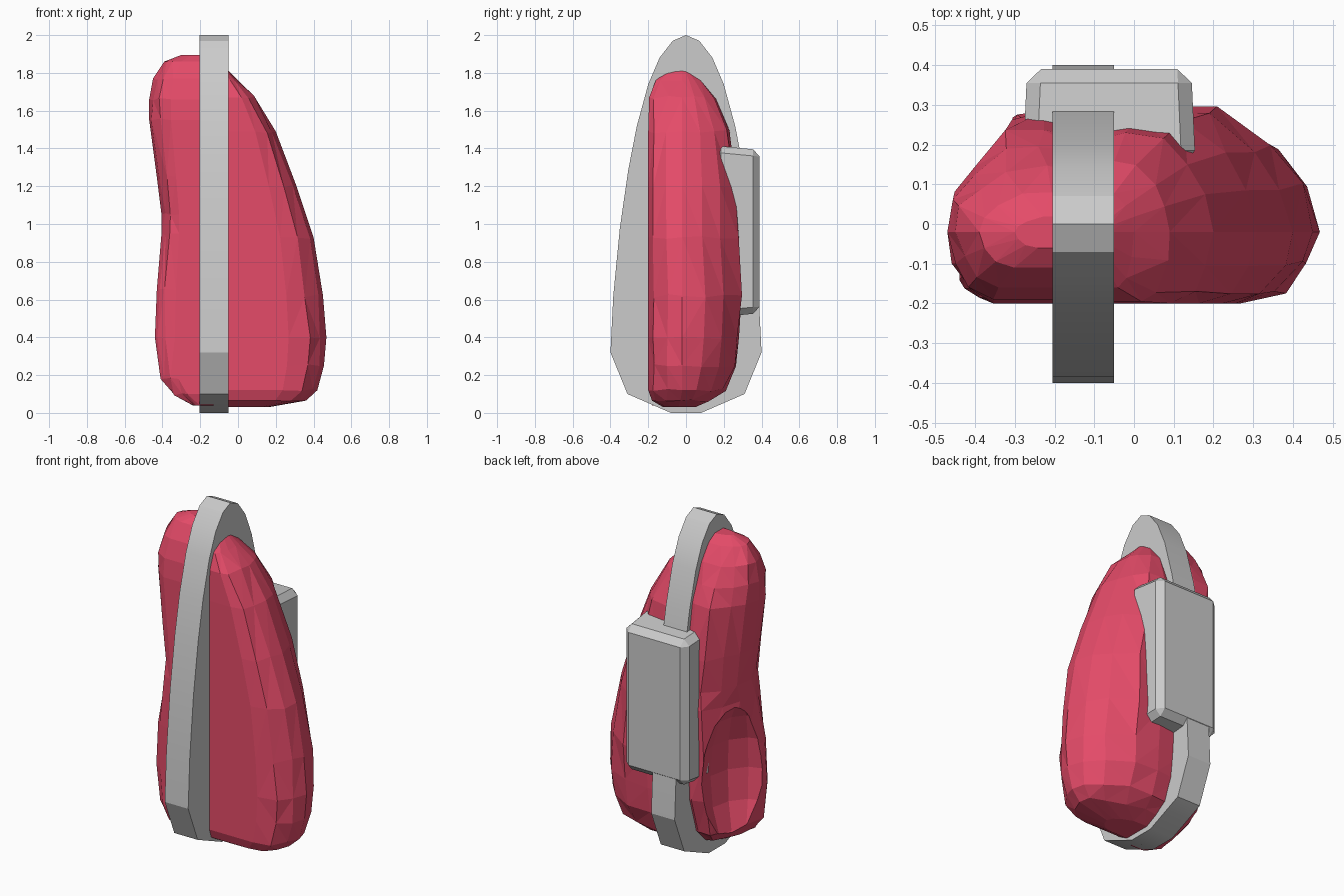
import bpy, bmesh, random
from math import radians
from mathutils import Vector

if "Cube" in bpy.data.objects:
    bpy.data.objects.remove(bpy.data.objects["Cube"])

random.seed(4)

red = bpy.data.materials.new("red")
red.diffuse_color = (0.78, 0.07, 0.14, 1)
red.use_nodes = True
red.node_tree.nodes["Principled BSDF"].inputs["Base Color"].default_value = red.diffuse_color


def finish(name, bm, mat=None, smooth=None):
    bmesh.ops.recalc_face_normals(bm, faces=bm.faces)
    mesh = bpy.data.meshes.new(name)
    bm.to_mesh(mesh)
    bm.free()
    ob = bpy.data.objects.new(name, mesh)
    bpy.context.collection.objects.link(ob)
    if mat:
        mesh.materials.append(mat)
    if smooth:
        bpy.ops.object.select_all(action='DESELECT')
        ob.select_set(True)
        bpy.context.view_layer.objects.active = ob
        bpy.ops.object.shade_smooth_by_angle(angle=radians(smooth))
    return ob


# half cross-section: u runs outwards, v runs from front (-1) to back (1)
SECTION = [(0, -1), (0.35, -1), (0.66, -1), (0.84, -0.83), (0.95, -0.45), (1, 0),
           (0.95, 0.36), (0.82, 0.66), (0.58, 0.97), (0.3, 1), (0, 0.92)]


def half_body(name, x0, rows):
    """Loft rows of (z, outer x, front y, crease y, back y)."""
    bm = bmesh.new()
    rings = []
    for k, (z, xe, yf, yc, yb) in enumerate(rows):
        ring = []
        for u, v in SECTION:
            y = yc + (v * (yc - yf) if v < 0 else v * (yb - yc))
            p = Vector((x0 + u * (xe - x0), y, z))
            if 0 < u < 1 and v > -1 and 0 < k < len(rows) - 2:
                p += Vector([random.uniform(-0.009, 0.009) for _ in range(3)])
            ring.append(bm.verts.new(p))
        rings.append(ring)
    n = len(SECTION)
    for a, b in zip(rings, rings[1:]):
        for i in range(n):
            bm.faces.new((a[i], a[(i + 1) % n], b[(i + 1) % n], b[i]))
    for ring in (rings[0], rings[-1]):
        bm.faces.new(ring)
    bmesh.ops.triangulate(bm, faces=bm.faces)
    return finish(name, bm, red)


# right half of the body, tapering to the top
half_body("right_body", -0.12, [
    (0.03, 0.16, -0.12, -0.04, 0.05),
    (0.065, 0.36, -0.18, -0.03, 0.13),
    (0.12, 0.42, -0.20, -0.02, 0.21),
    (0.25, 0.455, -0.20, -0.02, 0.265),
    (0.40, 0.468, -0.20, -0.02, 0.285),
    (0.62, 0.45, -0.20, -0.02, 0.298),
    (0.93, 0.40, -0.20, -0.02, 0.29),
    (1.20, 0.31, -0.20, -0.02, 0.27),
    (1.49, 0.20, -0.20, -0.02, 0.225),
    (1.67, 0.09, -0.195, -0.02, 0.15),
    (1.76, 0.00, -0.16, -0.02, 0.08),
    (1.82, -0.06, -0.09, -0.02, 0.02)])

# left half: rounded upper lobe above a thin lower flap
left = half_body("left_body", -0.13, [
    (0.04, -0.24, -0.18, -0.14, -0.02),
    (0.10, -0.34, -0.20, -0.16, 0.10),
    (0.18, -0.41, -0.20, -0.15, 0.20),
    (0.40, -0.44, -0.20, -0.14, 0.26),
    (0.65, -0.43, -0.20, -0.13, 0.275),
    (0.95, -0.405, -0.20, -0.08, 0.28),
    (1.05, -0.405, -0.20, -0.04, 0.28),
    (1.25, -0.43, -0.20, -0.02, 0.275),
    (1.55, -0.47, -0.20, -0.02, 0.24),
    (1.66, -0.47, -0.19, -0.02, 0.20),
    (1.77, -0.45, -0.16, -0.02, 0.14),
    (1.86, -0.39, -0.11, -0.02, 0.08),
    (1.895, -0.30, -0.06, -0.02, 0.02)])

# hollow scooped out behind the lower flap
bm = bmesh.new()
bmesh.ops.create_uvsphere(bm, u_segments=12, v_segments=8, radius=1)
for v in bm.verts:
    v.co = Vector((-0.46 + 0.2 * v.co.x, 0.14 + 0.25 * v.co.y, 0.5 + 0.48 * v.co.z))
cutter = finish("scoop_cutter", bm, red)
cutter.hide_render = True
mod = left.modifiers.new("scoop", 'BOOLEAN')
mod.operation, mod.solver, mod.object = 'DIFFERENCE', 'EXACT', cutter
bpy.context.view_layer.objects.active = left
bpy.ops.object.modifier_apply(modifier=mod.name)
bpy.data.objects.remove(cutter, do_unlink=True)

# upright egg-shaped plate running front to back
half = [(0.08, 0), (0.31, 0.1), (0.4, 0.32), (0.385, 0.62), (0.35, 0.98), (0.305, 1.29),
        (0.26, 1.52), (0.2, 1.74), (0.14, 1.88), (0.07, 1.97)]
outline = half + [(0, 2)] + [(-y, z) for y, z in reversed(half)]
bm = bmesh.new()
face = bm.faces.new([bm.verts.new((-0.205, y, z)) for y, z in outline])
ext = bmesh.ops.extrude_face_region(bm, geom=[face], use_keep_orig=True)
bmesh.ops.translate(bm, vec=(0.155, 0, 0),
                    verts=[g for g in ext["geom"] if isinstance(g, bmesh.types.BMVert)])
finish("centre_plate", bm, smooth=25)

# chamfered box on the back, its rear face a little smaller than its front
bm = bmesh.new()
bmesh.ops.create_cube(bm, size=1)
for v in bm.verts:
    s = 0.95 if v.co.y > 0 else 1
    v.co = Vector((-0.0625 + 0.435 * s * v.co.x, 0.27 + 0.24 * v.co.y, 0.96 + 0.91 * s * v.co.z))
bmesh.ops.bevel(bm, geom=bm.edges[:], offset=0.035, segments=1, affect='EDGES')
finish("back_box", bm, smooth=25)
